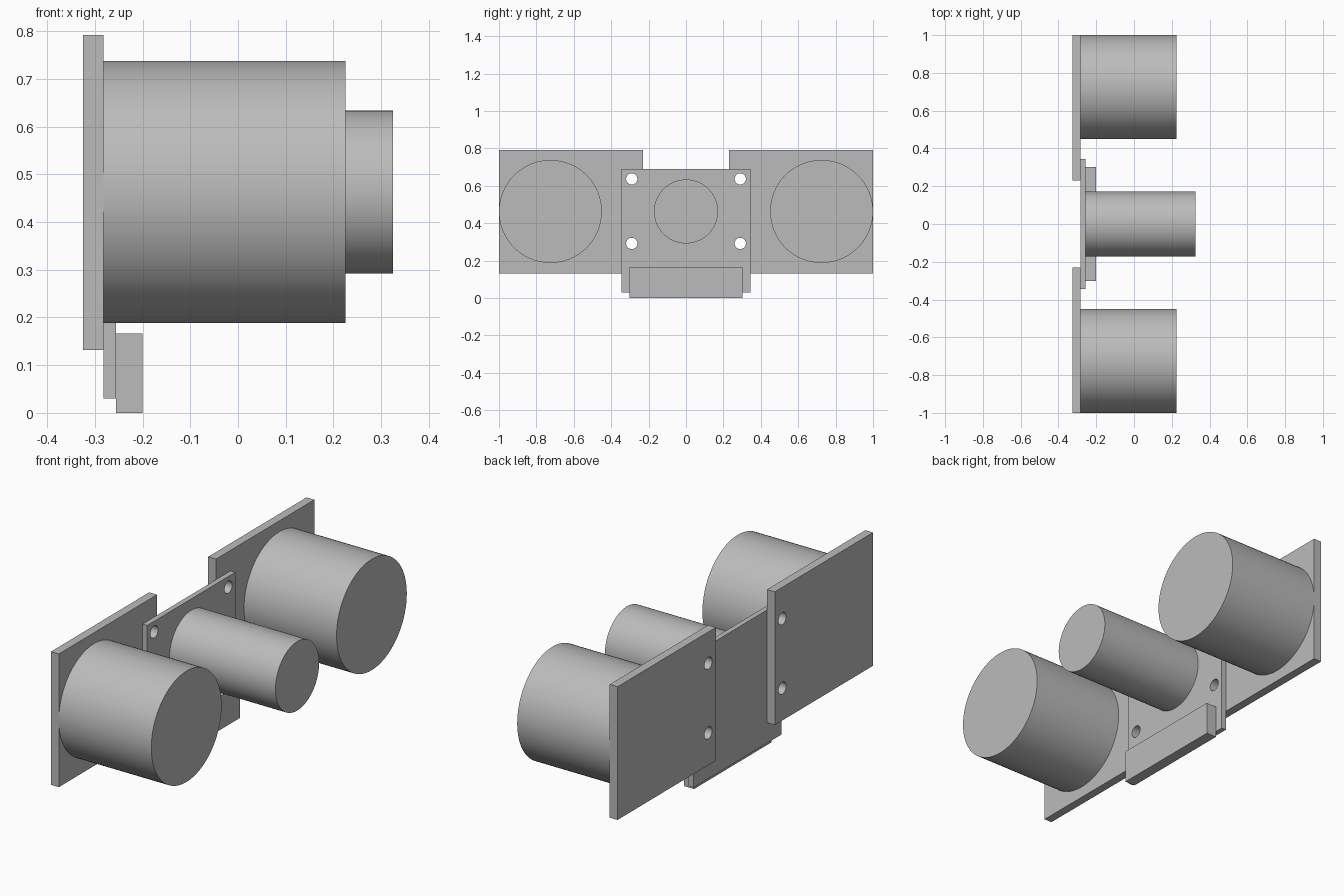
import bpy
import math

cube = bpy.data.objects.get("Cube")
if cube:
    bpy.data.objects.remove(cube, do_unlink=True)

grey = bpy.data.materials.new("plain_grey")
grey.use_nodes = True
colour = (0.5, 0.5, 0.5, 1)
grey.diffuse_color = colour
grey.node_tree.nodes["Principled BSDF"].inputs["Base Color"].default_value = colour


def box(name, x, y, z):
    """Box from (min, max) ranges on each axis."""
    ranges = (x, y, z)
    bpy.ops.mesh.primitive_cube_add(size=1, location=[sum(r) / 2 for r in ranges])
    ob = bpy.context.object
    ob.name = name
    ob.scale = [r[1] - r[0] for r in ranges]
    bpy.ops.object.transform_apply(location=False, rotation=False, scale=True)
    ob.data.materials.append(grey)
    return ob


def rod(name, x, y, z, radius, sides=96):
    """Cylinder lying along x."""
    bpy.ops.mesh.primitive_cylinder_add(
        vertices=sides, radius=radius, depth=x[1] - x[0],
        location=(sum(x) / 2, y, z), rotation=(0, math.pi / 2, 0))
    ob = bpy.context.object
    ob.name = name
    bpy.ops.object.transform_apply(location=False, rotation=True, scale=False)
    ob.data.materials.append(grey)
    bpy.ops.object.shade_smooth_by_angle(angle=math.radians(30))
    return ob


BACK, JOINT, FACE = -0.325, -0.282, -0.256   # plate layers along x
AXIS = 0.463                                # height of all cylinder axes

# Centre plate, its cylinder and the lower connector block
centre_plate = box("centre_plate", (JOINT, FACE), (-0.345, 0.345), (0.03, 0.69))
rod("centre_cylinder", (FACE, 0.325), 0, AXIS, 0.171)
box("connector_block", (FACE, -0.2), (-0.302, 0.302), (0, 0.166))

# Outer plates with large cylinders
plates = [centre_plate]
for side, label in ((1, "left"), (-1, "right")):
    span = sorted((side * 0.231, side * 1.0))
    plates.append(box(label + "_plate", (BACK, JOINT), span, (0.132, 0.792)))
    rod(label + "_cylinder", (JOINT, 0.225), side * 0.725, AXIS, 0.275)

# Screw holes through the overlapping plates
for y in (-0.29, 0.29):
    for z in (0.292, 0.637):
        cutter = rod("hole_cutter", (-0.4, -0.21), y, z, 0.03, 32)
        cutter.hide_render = True
        cutter.hide_set(True)
        for plate in plates:
            if plate is centre_plate or plate.location.y * y > 0:
                cut = plate.modifiers.new("screw_hole", 'BOOLEAN')
                cut.operation = 'DIFFERENCE'
                cut.solver = 'EXACT'
                cut.object = cutter
